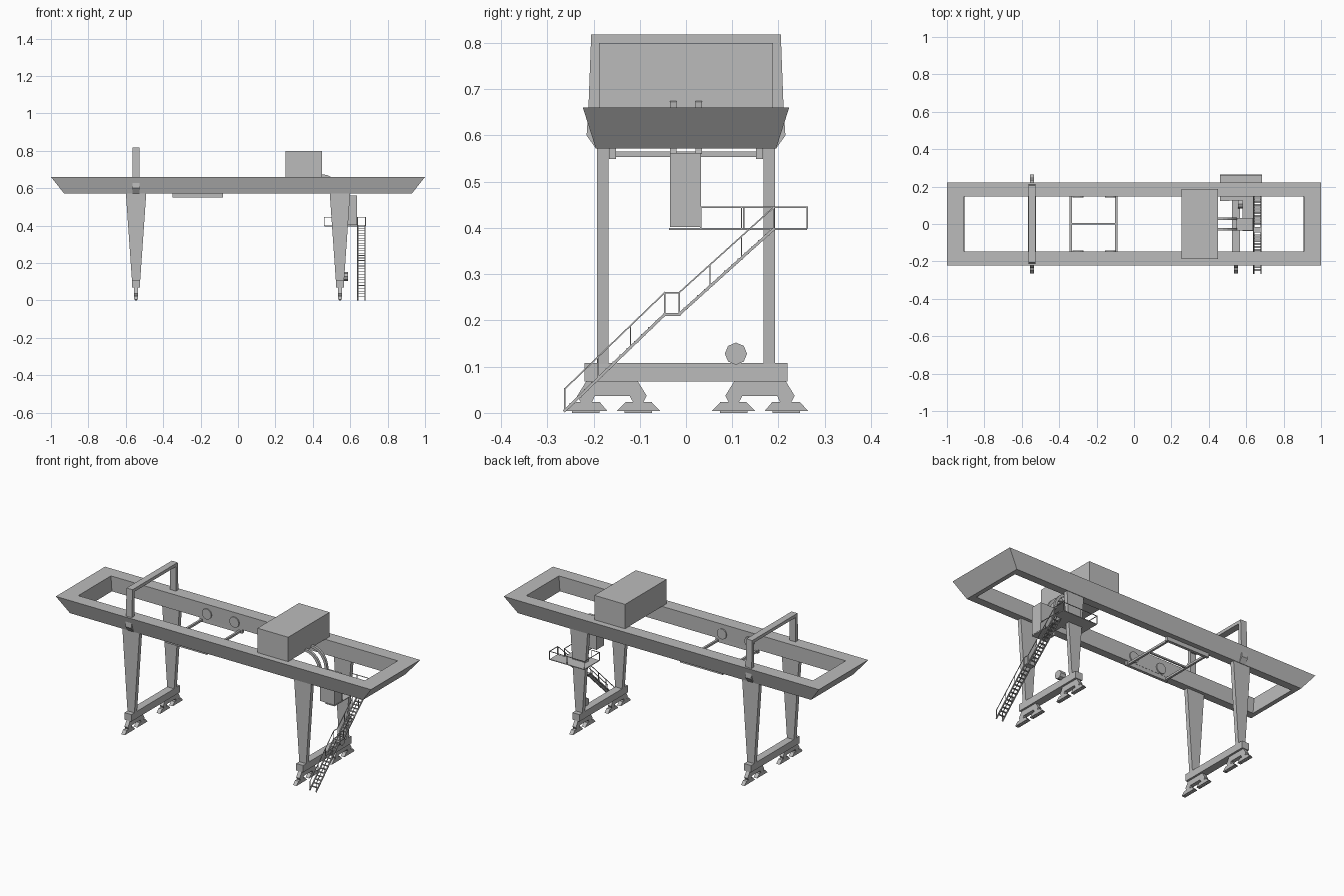
import bpy, bmesh, math
from mathutils import Vector

if "Cube" in bpy.data.objects:
    bpy.data.objects.remove(bpy.data.objects["Cube"], do_unlink=True)

grey = bpy.data.materials.new("plain_grey")
grey.use_nodes = True
COLOUR = (0.5, 0.5, 0.5, 1)
grey.diffuse_color = COLOUR
grey.node_tree.nodes["Principled BSDF"].inputs["Base Color"].default_value = COLOUR


def finish(name, bm):
    bmesh.ops.recalc_face_normals(bm, faces=bm.faces)
    mesh = bpy.data.meshes.new(name)
    bm.to_mesh(mesh)
    bm.free()
    mesh.materials.append(grey)
    ob = bpy.data.objects.new(name, mesh)
    bpy.context.collection.objects.link(ob)
    return ob


def add_box(bm, x, y, z):
    """Box from three (low, high) ranges."""
    vs = bmesh.ops.create_cube(bm, size=1)["verts"]
    for v in vs:
        v.co = [(r[0] + r[1]) / 2 + c * (r[1] - r[0]) for c, r in zip(v.co, (x, y, z))]


def boxes(name, *ranges):
    bm = bmesh.new()
    for r in ranges:
        add_box(bm, *r)
    return finish(name, bm)


def prism(name, points, axis, low, high):
    """Extrude a flat outline along x (points are y, z) or y (points are x, z)."""
    bm = bmesh.new()
    place = (lambda p, d: (d, p[0], p[1])) if axis == "x" else (lambda p, d: (p[0], d, p[1]))
    a = [bm.verts.new(place(p, low)) for p in points]
    b = [bm.verts.new(place(p, high)) for p in points]
    bm.faces.new(a)
    bm.faces.new(b[::-1])
    for i in range(len(a)):
        j = (i + 1) % len(a)
        bm.faces.new((a[i], b[i], b[j], a[j]))
    return finish(name, bm)


def bars(name, paths, t):
    """Thin square bars along straight path segments."""
    bm = bmesh.new()
    for path in paths:
        for p, q in zip(path, path[1:]):
            p, q = Vector(p), Vector(q)
            d = q - p
            vs = bmesh.ops.create_cube(bm, size=1)["verts"]
            rot = d.to_track_quat("Z", "Y")
            for v in vs:
                v.co = (p + q) / 2 + rot @ Vector((v.co.x * t, v.co.y * t, v.co.z * (d.length + t)))
    return finish(name, bm)


def wheel(name, x, y, z, r, depth, axis, sides):
    bm = bmesh.new()
    bmesh.ops.create_cone(bm, cap_ends=True, segments=sides, radius1=r, radius2=r, depth=depth)
    ob = finish(name, bm)
    ob.rotation_euler = (0, math.pi / 2, 0) if axis == "x" else (math.pi / 2, 0, 0)
    ob.location = (x, y, z)


# Main girder: closed ring with sloping outer walls
TOP, LOW = 0.66, 0.572
bm = bmesh.new()
rings = []
for hx, hy, z in ((1, 0.223, TOP), (0.91, 0.148, TOP), (0.905, 0.15, LOW), (0.93, 0.195, LOW)):
    rings.append([bm.verts.new((sx * hx, sy * hy, z)) for sx, sy in ((1, 1), (-1, 1), (-1, -1), (1, -1))])
for k in range(4):
    a, b = rings[k], rings[(k + 1) % 4]
    for i in range(4):
        j = (i + 1) % 4
        bm.faces.new((a[i], a[j], b[j], b[i]))
finish("main_girder", bm)

# Legs, sill beams and wheel bogies
LEG_X = 0.545
BOGIE = [(-.264, .004), (-.246, .024), (-.228, .024), (-.235, .037), (-.216, .068),
         (-.104, .068), (-.085, .037), (-.092, .024), (-.075, .024), (-.056, .004),
         (-.15, .004), (-.13, .024), (-.115, .024), (-.122, .037), (-.197, .037),
         (-.203, .024), (-.187, .024), (-.17, .004)]
for side, cx in (("right", -LEG_X), ("left", LEG_X)):
    boxes(side + "_sill_beam", ((cx - .022, cx + .022), (-.22, .22), (.068, .108)))
    for end, s in (("front", 1), ("back", -1)):
        prism(f"{side}_{end}_leg", [(cx - .055, .58), (cx + .055, .58), (cx + .022, .106), (cx - .022, .106)],
              "y", s * -.192, s * -.168)
        prism(f"{side}_{end}_bogie", [(y * s, z) for y, z in BOGIE], "x", cx - .011, cx + .011)
        boxes(f"{side}_{end}_rail_wheels", *[((cx - .006, cx + .006), (c - .03, c + .03), (0, .012))
                                            for c in (s * -.217, s * -.103)])

# Portal frame over the girder
half = [(.195, .572), (.215, .6), (.211, .66), (.205, .818)]
inner = [(.188, .572), (.188, .8)]
outline = half + [(-y, z) for y, z in half[::-1]] + [(-y, z) for y, z in inner] + inner[::-1]
prism("portal_frame", outline, "x", -LEG_X - .019, -LEG_X + .019)

# Machine house
boxes("machine_house", ((.255, .45), (-.188, .188), (TOP, .8)))

# Curved ducts from the house down to the cab
arc = [math.radians(a) for a in range(0, 91, 15)]
outer = [(.45 + .1 * math.sin(a), .56 + .114 * math.cos(a)) for a in arc]
under = [(.45 + .085 * math.sin(a), .56 + .099 * math.cos(a)) for a in arc]
for name, y in (("front", -.028), ("back", .028)):
    prism(name + "_cab_duct", outer + under[::-1], "y", y - .007, y + .007)

# Operator cab
boxes("operator_cab", ((.545, .637), (-.035, .032), (.402, .562)))

# Trolley frame with wheels
boxes("trolley_frame",
      *[((-.35, -.08), (y - .008, y + .008), (.549, .572)) for y in (-.159, .159)],
      *[((x - .006, x + .006), (-.152, .152), (.553, .565)) for x in (-.338, -.095)],
      ((-.338, -.095), (-.003, .006), (.555, .564)))
for x in (-.3, -.125):
    for y in (-.146, .146):
        wheel("trolley_wheel", x, y, .605, .03, .006, "y", 16)

# Cable reel on the sill beam
wheel("cable_reel", .572, .108, .128, .024, .034, "x", 8)

# Access platform around the back leg
FLOOR, HAND = .4, .445
boxes("access_platform",
      ((.462, .638), (.125, .262), (FLOOR - .004, FLOOR)),
      ((.638, .682), (.19, .262), (FLOOR - .004, FLOOR)),
      ((.58, .638), (-.037, .125), (FLOOR - .004, FLOOR)))
loop = [(.638, .032), (.638, .19)], [(.682, .19), (.682, .262), (.572, .262), (.462, .262), (.462, .125), (.51, .125)]
rails = [[(x, y, HAND) for x, y in path] for path in loop]
posts = [[(x, y, FLOOR), (x, y, HAND)] for path in loop for x, y in path]
posts.append([(.638, .12, FLOOR), (.638, .12, HAND)])
bars("platform_railing", rails + posts, .003)

# Staircase: two flights with a landing
LINE = [(-.262, .005), (-.046, .213), (-.015, .213), (.19, .398)]


def height(y):
    for (y0, z0), (y1, z1) in zip(LINE, LINE[1:]):
        if y <= y1:
            return z0 + (z1 - z0) * (y - y0) / (y1 - y0)
    return LINE[-1][1]


sides = (.64, .68)
bars("stair_stringers", [[(x, y, z) for y, z in LINE] for x in sides], .006)
rise = .047
handrails = [[(x, y, z + rise) for y, z in LINE] for x in sides]
uprights = [[(x, y, height(y)), (x, y, height(y) + rise)] for x in sides
            for y in (-.262, -.19, -.12, -.046, -.015, .052, .12, .19)]
bars("stair_railing", handrails + uprights, .003)
steps = []
for a, b in ((-.262, -.046), (-.015, .19)):
    for i in range(1, 14):
        y = a + (b - a) * i / 14
        steps.append((sides, (y - .005, y + .005), (height(y) - .001, height(y) + .002)))
steps.append((sides, (-.046, -.015), (.211, .215)))
boxes("stair_treads", *steps)
